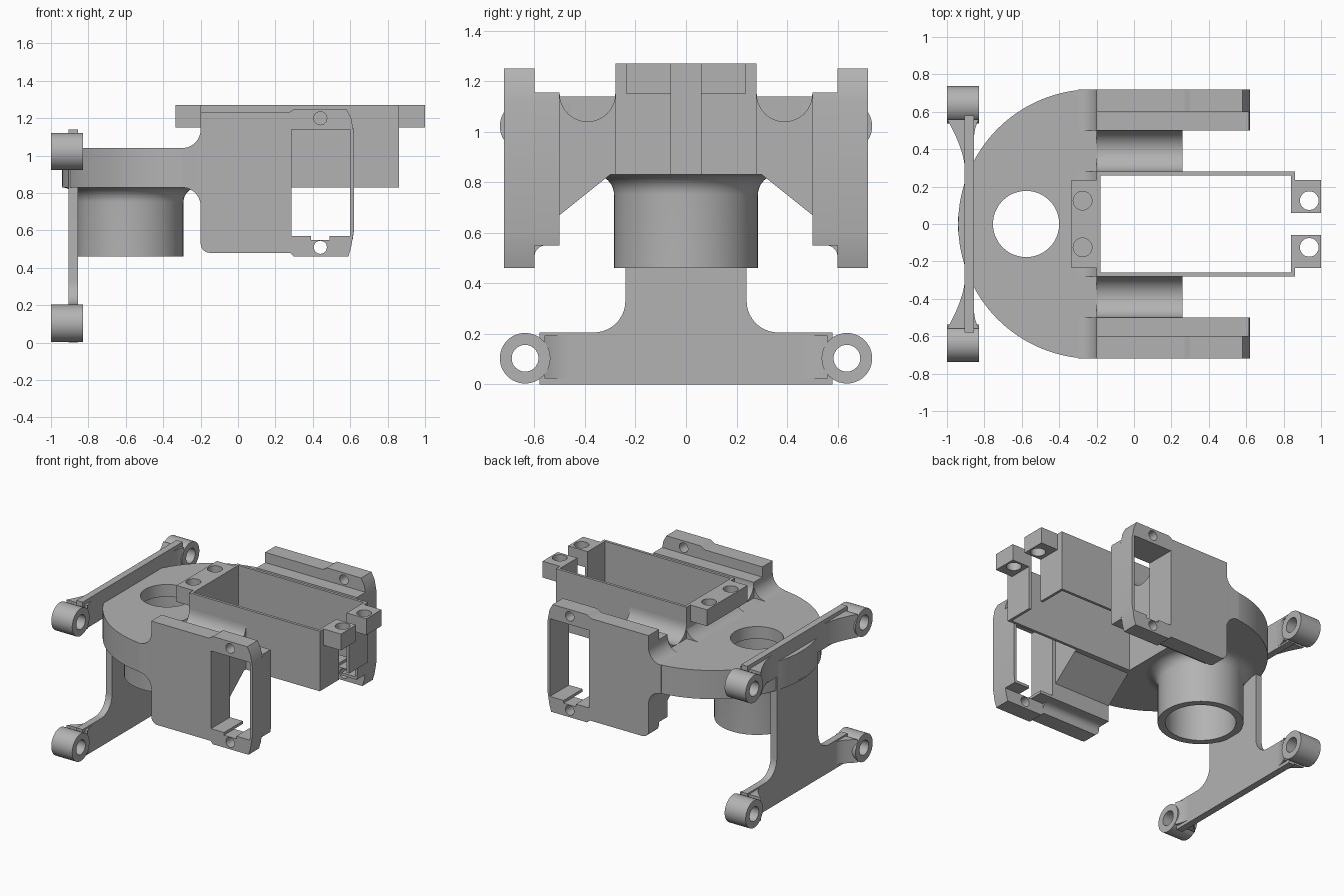
import bpy, bmesh
from math import cos, sin, radians, pi

cube = bpy.data.objects.get("Cube")
if cube:
    bpy.data.objects.remove(cube, do_unlink=True)

grey = bpy.data.materials.new("plain_grey")
grey.use_nodes = True
GREY = (0.45, 0.45, 0.45, 1)
grey.diffuse_color = GREY
grey.node_tree.nodes["Principled BSDF"].inputs["Base Color"].default_value = GREY


def arc(cx, cy, r, a0, a1, n=10):
    """Points on an arc, angles in degrees."""
    angles = [radians(a0 + (a1 - a0) * i / n) for i in range(n + 1)]
    return [(cx + r * cos(a), cy + r * sin(a)) for a in angles]


def circle(cx, cy, r, n=48):
    return arc(cx, cy, r, 0, 360, n)[:-1]


def rect(x0, y0, x1, y1):
    return [(x0, y0), (x1, y0), (x1, y1), (x0, y1)]


def flip(pts, s):
    return [(p[0] * s, p[1]) for p in pts]


def finish(name, bm):
    bmesh.ops.recalc_face_normals(bm, faces=bm.faces)
    mesh = bpy.data.meshes.new(name)
    bm.to_mesh(mesh)
    bm.free()
    mesh.materials.append(grey)
    ob = bpy.data.objects.new(name, mesh)
    bpy.context.collection.objects.link(ob)
    return ob


def prism(name, pts, axis, lo, hi):
    """Extrude a profile along an axis; the profile uses the other two axes in order."""
    place = {"x": lambda p, d: (d, p[0], p[1]),
             "y": lambda p, d: (p[0], d, p[1]),
             "z": lambda p, d: (p[0], p[1], d)}[axis]
    bm = bmesh.new()
    a = [bm.verts.new(place(p, lo)) for p in pts]
    b = [bm.verts.new(place(p, hi)) for p in pts]
    bm.faces.new(a)
    bm.faces.new(b)
    for i in range(len(pts)):
        j = (i + 1) % len(pts)
        bm.faces.new((a[i], a[j], b[j], b[i]))
    return finish(name, bm)


def lathe(name, profile, cx, n=64):
    """Revolve a closed (radius, z) profile about a vertical axis."""
    bm = bmesh.new()
    rings = [[bm.verts.new((cx + r * cos(2 * pi * k / n), r * sin(2 * pi * k / n), z))
              for r, z in profile] for k in range(n)]
    for k in range(n):
        p, q = rings[k], rings[(k + 1) % n]
        for i in range(len(profile)):
            j = (i + 1) % len(profile)
            bm.faces.new((p[i], p[j], q[j], q[i]))
    return finish(name, bm)


def cut(ob, *cutters):
    for c in cutters:
        c.hide_render = True
        mod = ob.modifiers.new("cut", "BOOLEAN")
        mod.operation = "DIFFERENCE"
        mod.solver = "EXACT"
        mod.object = c
        bpy.context.view_layer.objects.active = ob
        bpy.ops.object.modifier_apply(modifier=mod.name)
        bpy.data.objects.remove(c, do_unlink=True)


TUBE_X = -0.577

# Rounded base plate with a stepped bore
plate = prism("base_plate", arc(-0.22, 0, 0.72, 90, 270, 64) + [(-0.19, -0.72), (-0.19, 0.72)],
              "z", 0.83, 1.04)
cut(plate, prism("hole", circle(TUBE_X, 0, 0.177), "z", 0.7, 1.2),
    prism("bore", circle(TUBE_X, 0, 0.235), "z", 0.7, 0.95))

# Hanging tube with a flared neck
lathe("tube", [(0.235, 0.46), (0.285, 0.46)] + arc(0.365, 0.75, 0.08, 180, 90)
      + [(0.365, 0.84), (0.235, 0.84)], TUBE_X)

# Open central box with a slotted end wall
box = prism("centre_box", rect(-0.2, -0.28, 0.86, 0.28), "z", 0.83, 1.27)
cut(box, prism("cavity", rect(-0.18, -0.26, 0.84, 0.26), "z", 0.7, 1.4),
    prism("slot", rect(0.8, -0.06, 0.9, 0.06), "z", 0.7, 1.4))

# Fixing tabs at both ends of the box
rear_tab = prism("rear_tab", rect(-0.335, -0.235, -0.19, 0.235), "z", 1.15, 1.27)
for s in (1, -1):
    cut(rear_tab, prism("hole", circle(-0.275, s * 0.125, 0.05, 32), "z", 1.16, 1.4))
    tab = prism("front_tab", flip([], s) or rect(0.85, s * 0.06, 1.0, s * 0.235), "z", 1.15, 1.27)
    cut(tab, prism("hole", circle(0.937, s * 0.125, 0.05, 32), "z", 1.0, 1.4))
prism("rear_fillet", arc(-0.3, 1.15, 0.11, 270, 360) + [(-0.19, 1.15), (-0.19, 1.03), (-0.3, 1.03)],
      "y", -0.28, 0.28)

# Side walls, with profiles that blend into the plate
under = arc(-0.15, 0.53, 0.05, 270, 180, 6) + arc(-0.3, 0.73, 0.1, 0, 90)
over = arc(-0.3, 1.14, 0.1, 270, 360)
outer = over + [(-0.2, 1.23), (0.27, 1.23), (0.3, 1.25), (0.58, 1.25), (0.605, 1.2), (0.62, 1.12),
                (0.62, 0.6), (0.605, 0.51), (0.59, 0.46), (0.3, 0.46), (0.28, 0.48)] + under
inner = over + [(-0.2, 1.155), (0.615, 1.155), (0.62, 1.12), (0.62, 0.6), (0.613, 0.55),
                (-0.2, 0.55)] + arc(-0.3, 0.73, 0.1, 0, 90)
window = [(0.285, 0.57), (0.39, 0.57), (0.39, 0.55), (0.49, 0.55), (0.49, 0.57),
          (0.6, 0.57), (0.6, 1.14), (0.285, 1.14)]
for s in (1, -1):
    for name, profile, y0, y1 in (("outer_wall", outer, 0.6, 0.72), ("inner_wall", inner, 0.5, 0.6)):
        wall = prism(name, profile, "y", s * y0, s * y1)
        cut(wall, prism("window", window, "y", s * 0.4, s * 0.8))
        if name == "outer_wall":
            for z in (1.2, 0.51):
                cut(wall, prism("hole", circle(0.44, z, 0.035, 24), "y", s * 0.4, s * 0.8))
    # Rounded inner corner below each wall
    prism("wall_fillet", flip(arc(0.555, 0.505, 0.045, 0, 90) + [(0.6, 0.55)], s),
          "x", -0.19, 0.285)
    # Grooved bridge between wall and box
    prism("bridge", flip([(0.27, 0.83), (0.3, 0.83), (0.5, 0.67), (0.5, 1.155)]
                         + arc(0.39, 1.15, 0.11, 0, -180, 20) + [(0.27, 1.155)], s),
          "x", -0.2, 0.26)

# Rear mounting plate: upright and lower crossbar
half = [(0.58, 0), (0.58, 0.205)] + arc(0.365, 0.33, 0.125, 270, 180) + [(0.24, 0.95)]
prism("rear_plate", half + flip(half, -1)[::-1], "x", -0.905, -0.855)
prism("upper_crossbar", rect(-0.58, 0.93, 0.58, 1.14), "x", -0.905, -0.855)


def flare(y0, n=10):
    """Half outline of the crossbar widening towards its end boss."""
    rear, front = [], []
    for i in range(n + 1):
        t = i / n
        rear.append((-0.905 - 0.095 * t ** 1.6, y0 + (0.56 - y0) * t))
        front.append((-0.855 + 0.025 * t ** 2, 0.46 + 0.1 * t))
    return rear + front[::-1]


# End bosses with flared necks
for s in (1, -1):
    for z, y0 in ((0.103, 0.44), (1.022, 0.3)):
        boss = prism("boss", circle(s * 0.637, z, 0.1), "x", -1.0, -0.83)
        cut(boss, prism("hole", circle(s * 0.637, z, 0.053, 32), "x", -1.2, -0.7))
        prism("boss_neck", [(x, y * s) for x, y in flare(y0)], "z", z - 0.08, z + 0.09)

# Smooth the curved faces, keep edges crisp
bpy.ops.object.select_all(action="DESELECT")
for ob in bpy.context.scene.objects:
    if ob.type == "MESH":
        ob.select_set(True)
        bpy.context.view_layer.objects.active = ob
bpy.ops.object.shade_smooth_by_angle(angle=radians(30))
